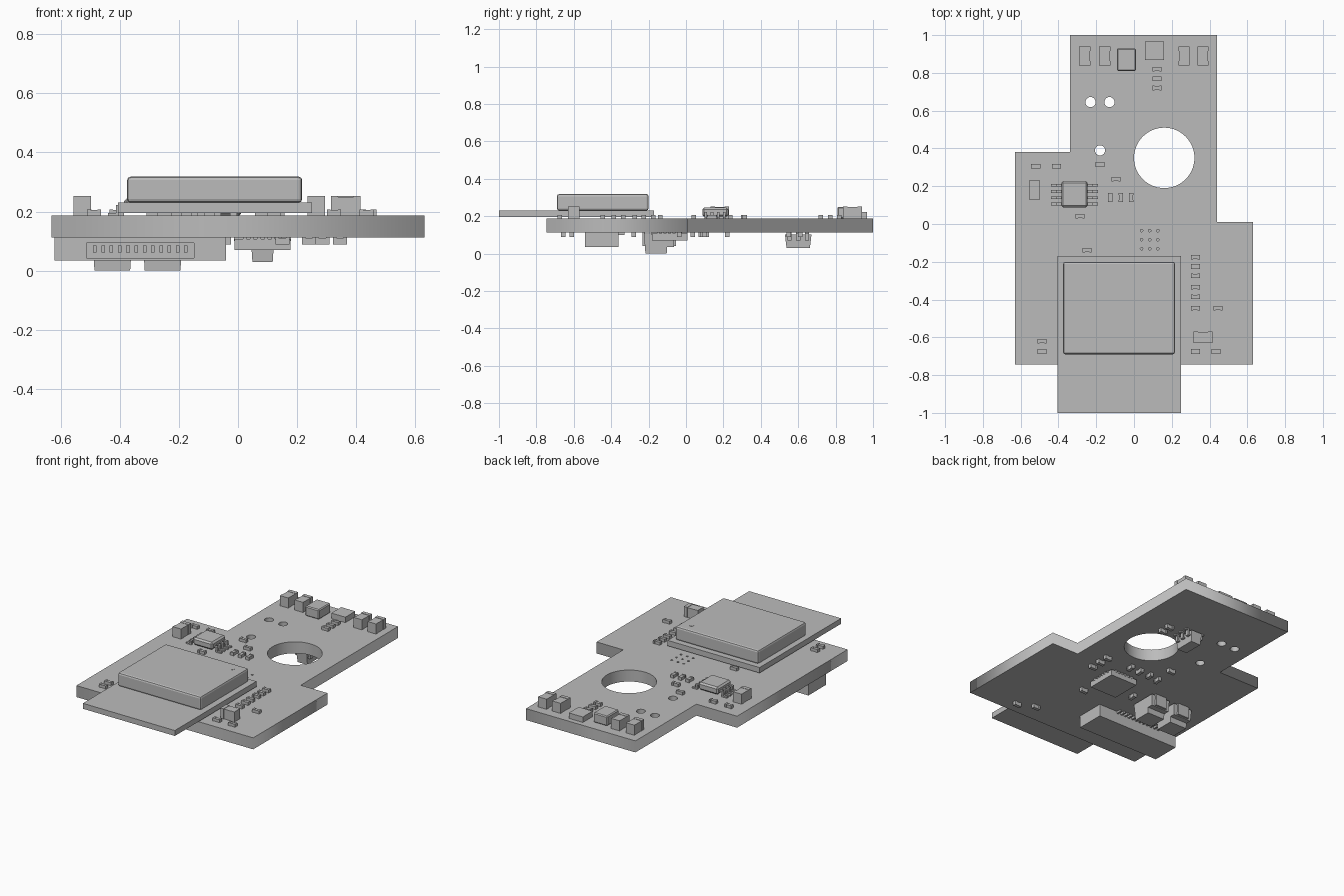
import bpy, bmesh, math
from mathutils import Matrix, Vector

if "Cube" in bpy.data.objects:
    bpy.data.objects.remove(bpy.data.objects["Cube"])

grey = bpy.data.materials.new("plain_grey")
grey.use_nodes = True
grey.diffuse_color = (0.5, 0.5, 0.5, 1)
grey.node_tree.nodes["Principled BSDF"].inputs["Base Color"].default_value = (0.5, 0.5, 0.5, 1)

TOP, BOTTOM = 0.187, 0.113   # faces of the main board


def box(bm, x, y, z, taper=1.0):
    """Box from three (low, high) ranges; taper shrinks the lower end."""
    size = Vector((x[1] - x[0], y[1] - y[0], z[1] - z[0]))
    mid = Vector((x[0] + x[1], y[0] + y[1], z[0] + z[1])) / 2
    made = bmesh.ops.create_cube(bm, size=1)["verts"]
    for v in made:
        k = taper if v.co.z < 0 else 1
        v.co = mid + Vector((v.co.x * size.x * k, v.co.y * size.y * k, v.co.z * size.z))
    return made


def around(c, w):
    return (c - w / 2, c + w / 2)


def finish(bm, name, bevel=0, segments=2):
    mesh = bpy.data.meshes.new(name)
    bmesh.ops.recalc_face_normals(bm, faces=bm.faces)
    bm.to_mesh(mesh)
    bm.free()
    mesh.materials.append(grey)
    ob = bpy.data.objects.new(name, mesh)
    bpy.context.collection.objects.link(ob)
    if bevel:
        mod = ob.modifiers.new("edge_rounding", 'BEVEL')
        mod.width, mod.segments = bevel, segments
    return ob


def chip_part(bm, x, y, w, d, z, h, along_x=True):
    """Two-terminal part: a slightly slimmer body between two end caps."""
    cap = 0.24 * (w if along_x else d)
    inset = 0.004
    if along_x:
        box(bm, around(x, w - cap), around(y, d - inset), (z, z + h - inset / 2))
        for s in (-1, 1):
            box(bm, around(x + s * (w - cap) / 2, cap), around(y, d), (z, z + h))
    else:
        box(bm, around(x, w - inset), around(y, d - cap), (z, z + h - inset / 2))
        for s in (-1, 1):
            box(bm, around(x, w), around(y + s * (d - cap) / 2, cap), (z, z + h))


# Main board: filled outline with the mounting hole, pin holes and vias
def spline(curve, points):
    s = curve.splines.new('POLY')
    s.points.add(len(points) - 1)
    for p, (x, y) in zip(s.points, points):
        p.co = (x, y, 0, 1)
    s.use_cyclic_u = True


def ring(x, y, r, n):
    return [(x + r * math.cos(math.tau * i / n), y + r * math.sin(math.tau * i / n)) for i in range(n)]


outline = bpy.data.curves.new("main_board", 'CURVE')
outline.dimensions, outline.fill_mode = '2D', 'BOTH'
outline.extrude = (TOP - BOTTOM) / 2
spline(outline, [(-0.34, 1), (-0.34, 0.38), (-0.63, 0.38), (-0.63, -0.745),
                 (0.63, -0.745), (0.63, 0.01), (0.44, 0.01), (0.44, 1)])
spline(outline, ring(0.16, 0.35, 0.16, 64))
for x, y in ((-0.23, 0.645), (-0.13, 0.645), (-0.18, 0.39)):
    spline(outline, ring(x, y, 0.027, 24))
for i in range(3):
    for j in range(3):
        spline(outline, ring(0.04 + 0.043 * i, -0.035 - 0.048 * j, 0.007, 10))
outline.materials.append(grey)
board = bpy.data.objects.new("main_board", outline)
bpy.context.collection.objects.link(board)
board.location.z = (TOP + BOTTOM) / 2
bpy.context.view_layer.objects.active = board
board.select_set(True)
bpy.ops.object.convert(target='MESH')

# Radio module: carrier board, shield can and orientation dot
bm = bmesh.new()
box(bm, (-0.405, 0.25), (-1, -0.17), (0.195, 0.23))
finish(bm, "module_board")
bm = bmesh.new()
box(bm, (-0.375, 0.217), (-0.69, -0.2), (0.23, 0.318))
finish(bm, "shield_can", 0.012)
bm = bmesh.new()
bmesh.ops.create_cone(bm, cap_ends=True, segments=20, radius1=0.013, radius2=0.013, depth=0.002,
                      matrix=Matrix.Translation((0.145, -0.265, 0.318)))
finish(bm, "orientation_dot")

# Larger parts on the top face
bm = bmesh.new()
for x, y in ((-0.26, 0.89), (-0.155, 0.89), (0.265, 0.89), (0.365, 0.89), (-0.527, 0.18)):
    chip_part(bm, x, y, 0.06, 0.1, TOP, 0.065, False)
chip_part(bm, 0.365, -0.6, 0.1, 0.06, TOP, 0.065)
finish(bm, "large_capacitors")
bm = bmesh.new()
box(bm, around(-0.04, 0.1), around(0.87, 0.12), (TOP, 0.25))
finish(bm, "power_inductor", 0.006, 1)
bm = bmesh.new()
box(bm, around(0.108, 0.1), around(0.917, 0.1), (TOP, 0.222))
finish(bm, "crystal")

# Small parts on the top face
bm = bmesh.new()
flat = [(-0.52, 0.305), (-0.41, 0.305), (-0.18, 0.315), (-0.095, 0.237), (-0.285, 0.042),
        (-0.248, -0.138), (0.445, -0.445), (0.325, -0.675), (0.435, -0.675)]
flat += [(0.325, y) for y in (-0.175, -0.225, -0.275, -0.335, -0.385, -0.445)]
flat += [(0.122, y) for y in (0.72, 0.77, 0.82)] + [(-0.487, y) for y in (-0.62, -0.675)]
for x, y in flat:
    chip_part(bm, x, y, 0.048, 0.024, TOP, 0.02)
for x in (-0.125, -0.07, -0.015):
    chip_part(bm, x, 0.14, 0.024, 0.048, TOP, 0.02, False)
finish(bm, "top_small_parts")

# Eight-leg chip on the top face
bm = bmesh.new()
box(bm, around(-0.315, 0.14), around(0.157, 0.14), (0.197, 0.245))
finish(bm, "eight_leg_chip", 0.01, 1)
bm = bmesh.new()
for s in (-1, 1):
    for i in range(4):
        y = around(0.205 - 0.033 * i, 0.015)
        cx = -0.315
        box(bm, around(cx + s * 0.11, 0.03), y, (TOP, 0.195))
        box(bm, around(cx + s * 0.092, 0.01), y, (TOP, 0.222))
        box(bm, around(cx + s * 0.08, 0.032), y, (0.214, 0.222))
finish(bm, "eight_leg_chip_legs")

# Six-leg chip on the underside
bm = bmesh.new()
box(bm, around(0.083, 0.078), around(0.6, 0.142), (0.03, 0.102), 0.88)
finish(bm, "six_leg_chip")
bm = bmesh.new()
for s in (-1, 1):
    for i in (-1, 0, 1):
        y = around(0.6 + 0.047 * i, 0.022)
        box(bm, around(0.083 + s * 0.058, 0.022), y, (0.105, BOTTOM))
        box(bm, around(0.083 + s * 0.05, 0.01), y, (0.07, BOTTOM))
        box(bm, around(0.083 + s * 0.042, 0.024), y, (0.07, 0.078))
finish(bm, "six_leg_chip_legs")

# Flat square chip with edge pads on the underside
bm = bmesh.new()
box(bm, around(0.083, 0.19), around(-0.088, 0.19), (0.07, 0.107))
finish(bm, "square_chip")
bm = bmesh.new()
for i in range(6):
    t = -0.06 + 0.024 * i
    box(bm, around(0.083 + t, 0.012), around(-0.088, 0.194), (0.1, BOTTOM))
    box(bm, around(0.083, 0.194), around(-0.088 + t, 0.012), (0.1, BOTTOM))
finish(bm, "square_chip_pads")

# Two tall blocks with terminals on the underside
bm = bmesh.new()
for x in (-0.425, -0.255):
    made = box(bm, around(x, 0.134), (-0.225, -0.06), (0, 0.106), 0.9)
    edges = {e for v in made for e in v.link_edges
             if all(w.co.z < 0.01 and w.co.y > -0.1 for w in e.verts)}
    bmesh.ops.bevel(bm, geom=list(edges), offset=0.035, segments=4, affect='EDGES')
    for y in (-0.225, -0.06):
        box(bm, around(x, 0.08), around(y, 0.014), (0.04, BOTTOM))
finish(bm, "tall_blocks")

# Ribbon connector on the underside: open front, twelve contacts
bm = bmesh.new()
CX = -0.33
box(bm, around(CX, 0.58), (-0.46, -0.36), (0.035, BOTTOM))
for s in (-1, 1):
    box(bm, around(CX + s * 0.236, 0.108), (-0.54, -0.46), (0.035, BOTTOM))
box(bm, around(CX, 0.366), (-0.54, -0.46), (0.093, BOTTOM))
box(bm, around(CX, 0.366), (-0.54, -0.46), (0.035, 0.043))
finish(bm, "ribbon_connector")
bm = bmesh.new()
for i in range(12):
    x = around(CX + 0.028 * (i - 5.5), 0.012)
    box(bm, x, (-0.53, -0.46), (0.062, 0.085))
    box(bm, x, (-0.36, -0.33), (0.1, BOTTOM))
finish(bm, "ribbon_connector_contacts")

# Small parts on the underside
bm = bmesh.new()
for x, y in ((0.24, 0.61), (0.24, 0.55), (0.285, 0.1), (0.285, 0.035), (0.285, -0.035),
             (0.15, -0.28), (0.345, -0.655), (0.24, -0.61), (-0.1, 0.22)):
    chip_part(bm, x, y, 0.048, 0.024, 0.088, BOTTOM - 0.088)
for x, y in ((0.11, 0.1), (0.04, 0.1), (-0.035, 0.1), (-0.105, 0.09), (-0.115, -0.15)):
    chip_part(bm, x, y, 0.024, 0.048, 0.088, BOTTOM - 0.088, False)
finish(bm, "bottom_small_parts")
